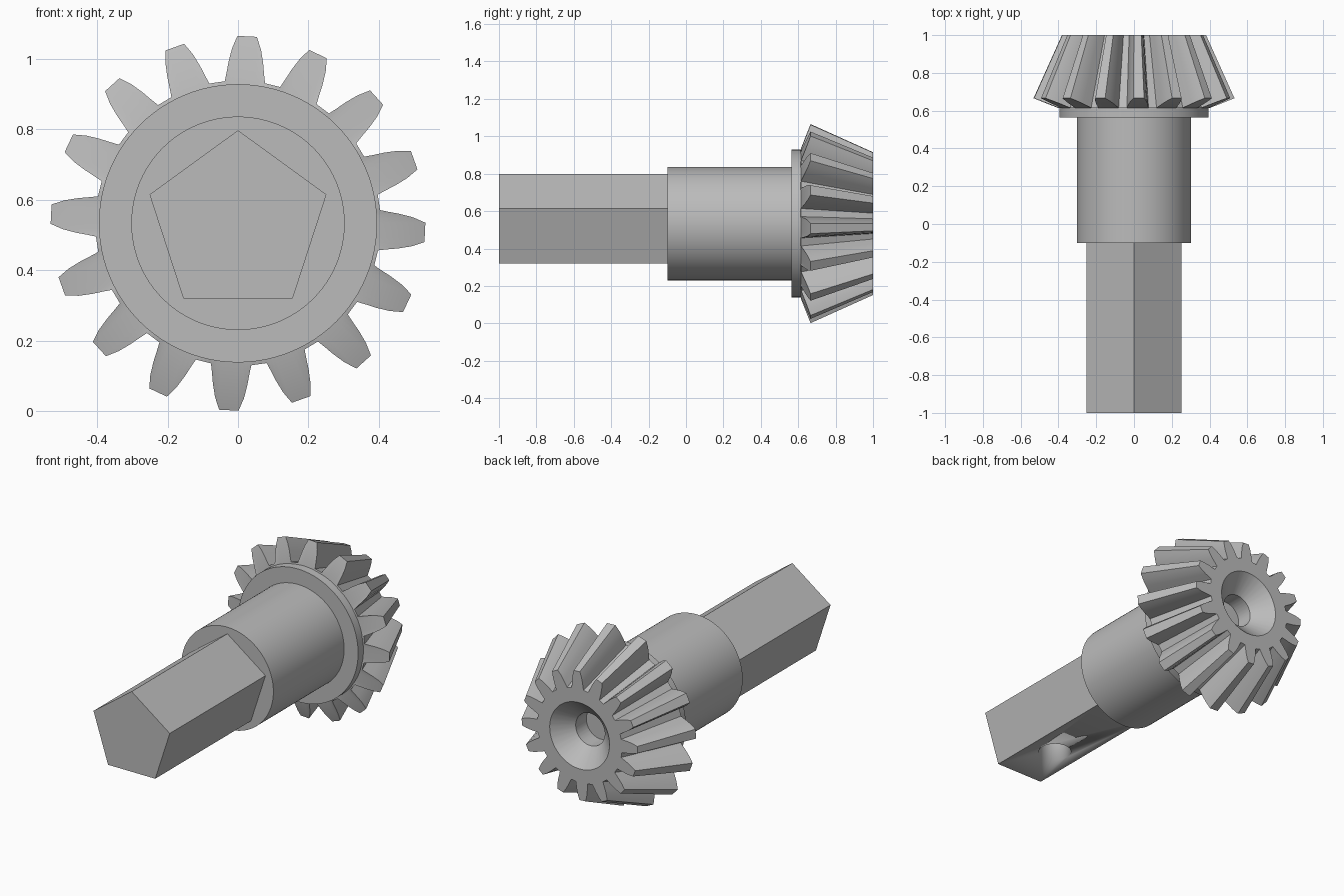
import bpy, bmesh, math

cube = bpy.data.objects.get("Cube")
if cube:
    bpy.data.objects.remove(cube, do_unlink=True)

AXIS_Z = 0.533
steel = bpy.data.materials.new("grey steel")
steel.use_nodes = True
steel.diffuse_color = (0.5, 0.5, 0.5, 1)
steel.node_tree.nodes["Principled BSDF"].inputs["Base Color"].default_value = (0.5, 0.5, 0.5, 1)


def loft(name, rings):
    """Bridge rings of (x, y, z) points and cap both ends."""
    bm = bmesh.new()
    loops = [[bm.verts.new(p) for p in ring] for ring in rings]
    n = len(loops[0])
    for a, b in zip(loops, loops[1:]):
        for i in range(n):
            j = (i + 1) % n
            bm.faces.new((a[i], a[j], b[j], b[i]))
    bm.faces.new(loops[0])
    bm.faces.new(loops[-1])
    bmesh.ops.recalc_face_normals(bm, faces=bm.faces)
    mesh = bpy.data.meshes.new(name)
    bm.to_mesh(mesh)
    bm.free()
    mesh.materials.append(steel)
    obj = bpy.data.objects.new(name, mesh)
    bpy.context.collection.objects.link(obj)
    bpy.ops.object.select_all(action="DESELECT")
    obj.select_set(True)
    bpy.context.view_layer.objects.active = obj
    bpy.ops.object.shade_smooth_by_angle(angle=math.radians(30))
    return obj


def on_axis(angle, radius, y):
    return (radius * math.cos(angle), y, AXIS_Z + radius * math.sin(angle))


def circle(angles, radius, y):
    return [on_axis(a, radius, y) for a in angles]


def even(n):
    return [math.pi / 2 + math.tau * i / n for i in range(n)]


# Five-sided drive shaft
shaft = loft("drive_shaft", [circle(even(5), 0.264, y) for y in (-1, -0.1)])

# Blind cross hole in the shaft's underside
cutter = loft("pin_hole_cutter", [
    [(0.09 * math.cos(a), -0.69 + 0.09 * math.sin(a), z) for a in even(48)]
    for z in (0.2, 0.56)])
cutter.hide_render = True
hole = shaft.modifiers.new("pin_hole", "BOOLEAN")
hole.operation = "DIFFERENCE"
hole.solver = "EXACT"
hole.object = cutter
bpy.context.view_layer.objects.active = shaft
bpy.ops.object.modifier_apply(modifier=hole.name)
bpy.data.objects.remove(cutter, do_unlink=True)

# Round collar with the flange behind the gear
loft("collar_and_flange", [circle(even(96), r, y) for r, y in (
    (0.303, -0.1), (0.303, 0.565), (0.395, 0.565), (0.395, 0.615))])

# Bevel gear: tooth outline as (half angle, radius), repeated round the axis
TEETH = 16
APEX, END = 1.848, 1.0
flank = [(0.142, 0.405), (0.124, 0.43), (0.107, 0.46), (0.083, 0.497), (0.052, 0.532)]
outline = [(-a, r) for a, r in flank] + [(a, r) for a, r in reversed(flank)]
angles, big, small = [], [], []
for t in range(TEETH):
    centre = math.radians(87.2) + math.tau * t / TEETH
    for offset, r in outline:
        a = centre + offset
        y = 0.615 + (r - 0.405) * 0.4
        shrink = (APEX - END) / (APEX - y)
        angles.append(a)
        big.append(on_axis(a, r, y))
        small.append(on_axis(a, r * shrink, END))

# Teeth, then the countersunk blind bore in the small end
loft("bevel_gear", [
    circle(angles, 0.38, 0.61), big, small,
    circle(angles, 0.197, END),
    circle(angles, 0.096, 0.9),
    circle(angles, 0.096, 0.8)])
